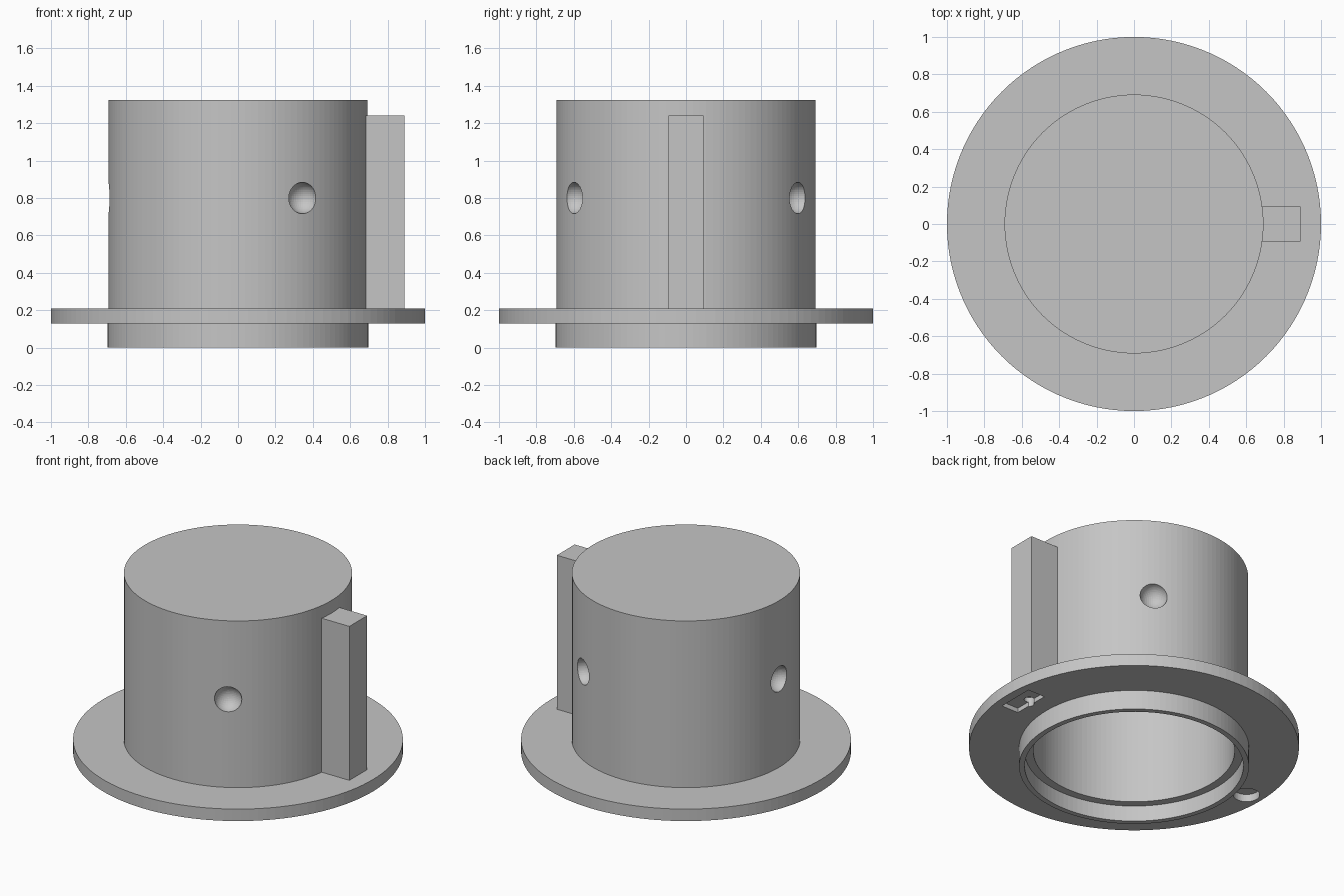
import bpy, bmesh
from math import cos, sin, radians, tau
from mathutils import Matrix, Vector

if "Cube" in bpy.data.objects:
    bpy.data.objects.remove(bpy.data.objects["Cube"])

SEGMENTS = 120
WALL_R, BORE_R = 0.692, 0.61
FLANGE_Z, FLANGE_TOP = 0.13, 0.21

grey = bpy.data.materials.new("plain grey")
grey.use_nodes = True
grey.diffuse_color = (0.56, 0.56, 0.56, 1)
grey.node_tree.nodes["Principled BSDF"].inputs["Base Color"].default_value = grey.diffuse_color


def finish(name, bm):
    bmesh.ops.recalc_face_normals(bm, faces=bm.faces)
    mesh = bpy.data.meshes.new(name)
    bm.to_mesh(mesh)
    bm.free()
    mesh.materials.append(grey)
    obj = bpy.data.objects.new(name, mesh)
    bpy.context.collection.objects.link(obj)
    return obj


def lathe(name, profile):
    bm = bmesh.new()
    verts = [bm.verts.new((r, 0, z)) for r, z in profile]
    edges = [bm.edges.new(pair) for pair in zip(verts, verts[1:])]
    bmesh.ops.spin(bm, geom=verts + edges, cent=(0, 0, 0), axis=(0, 0, 1),
                   angle=tau, steps=SEGMENTS)
    bmesh.ops.remove_doubles(bm, verts=bm.verts, dist=0.0001)
    return finish(name, bm)


def box(name, low, high):
    low, high = Vector(low), Vector(high)
    bm = bmesh.new()
    place = Matrix.Translation((low + high) / 2) @ Matrix.Diagonal((high - low).to_4d())
    bmesh.ops.create_cube(bm, size=1, matrix=place)
    return finish(name, bm)


def peg(name, x, radius, low, high):
    bm = bmesh.new()
    bmesh.ops.create_cone(bm, cap_ends=True, segments=48, radius1=radius, radius2=radius,
                          depth=high - low, matrix=Matrix.Translation((x, 0, (low + high) / 2)))
    return finish(name, bm)


def ball(name, angle):
    bm = bmesh.new()
    place = Matrix.Translation((0.697 * cos(angle), 0.697 * sin(angle), 0.8))
    bmesh.ops.create_uvsphere(bm, u_segments=40, v_segments=24, radius=0.084, matrix=place)
    return finish(name, bm)


def carve(target, cutters):
    for cutter in cutters:
        cutter.hide_render = True
        mod = target.modifiers.new("cut", 'BOOLEAN')
        mod.operation, mod.object, mod.solver = 'DIFFERENCE', cutter, 'EXACT'
    graph = bpy.context.evaluated_depsgraph_get()
    mesh = bpy.data.meshes.new_from_object(target.evaluated_get(graph))
    target.modifiers.clear()
    target.data = mesh
    for cutter in cutters:
        bpy.data.objects.remove(cutter)


# Hollow cap with flange, lower skirt and stepped bore
cap = lathe("flanged_cap", [
    (0, 1.325), (WALL_R, 1.325), (WALL_R, FLANGE_TOP), (1, FLANGE_TOP), (1, FLANGE_Z),
    (0.697, FLANGE_Z), (0.697, 0), (0.663, 0), (0.663, 0.105), (BORE_R, 0.105),
    (BORE_R, 1.24), (0, 1.24)])

# Round dimples around the wall, pocket and holes under the flange
cutters = [ball("dimple_cutter", radians(a)) for a in (60, 180, 300)]
cutters.append(box("pocket_cutter", (0.815, -0.125, 0.05), (0.94, 0.125, FLANGE_Z + 0.03)))
cutters.append(peg("pin_hole_cutter", 0.83, 0.03, 0.05, FLANGE_Z + 0.06))
cutters.append(peg("round_hole_cutter", -0.89, 0.08, 0.05, FLANGE_Z + 0.05))
carve(cap, cutters)

# Upright key on the side of the wall
box("side_key", (0.65, -0.094, FLANGE_TOP - 0.005), (0.89, 0.094, 1.24))
